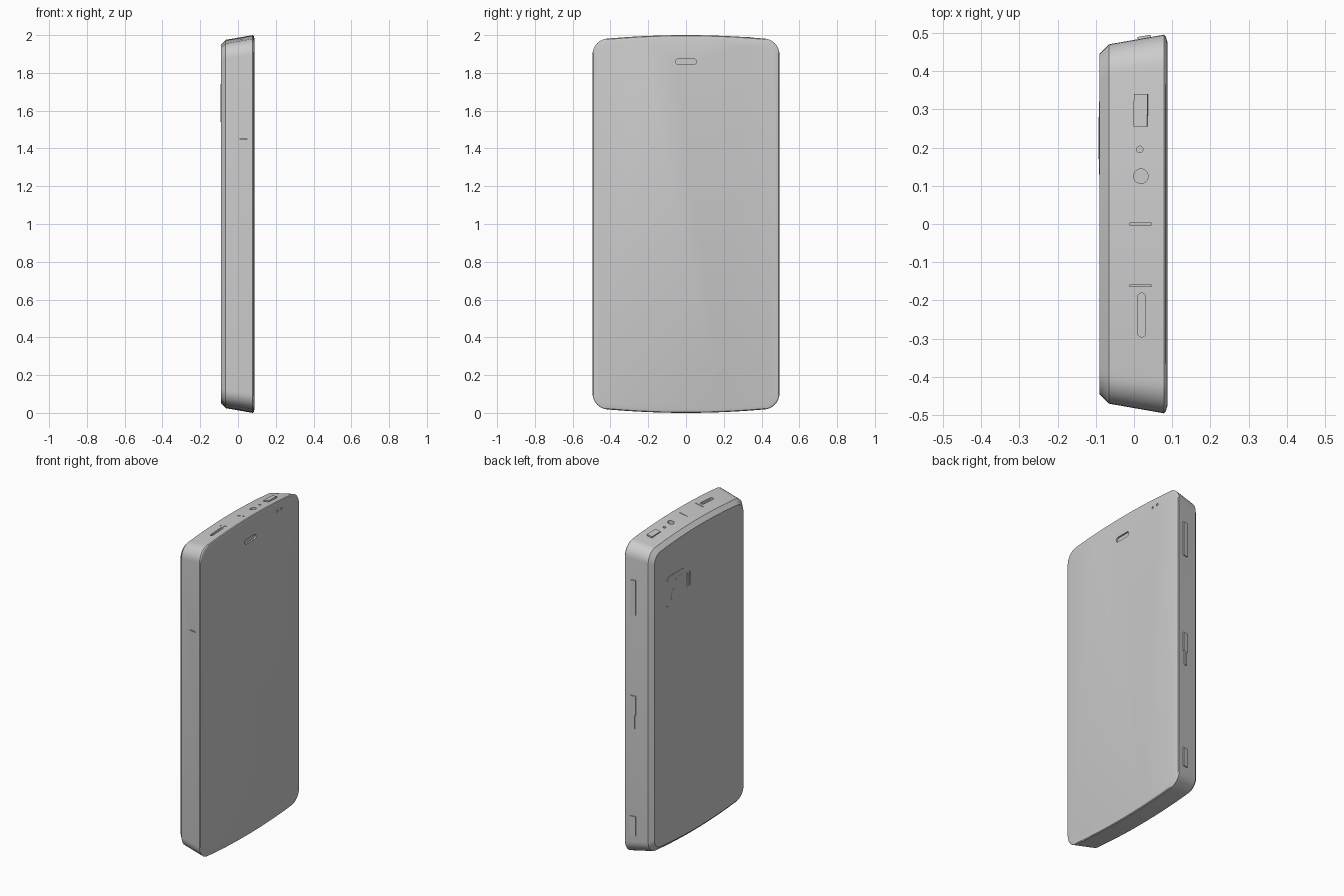
import bpy, bmesh, math
from mathutils import Matrix, Vector

cube = bpy.data.objects.get("Cube")
if cube:
    bpy.data.objects.remove(cube, do_unlink=True)

grey = bpy.data.materials.new("plain grey")
grey.use_nodes = True
grey.diffuse_color = (0.6, 0.6, 0.6, 1)
grey.node_tree.nodes["Principled BSDF"].inputs["Base Color"].default_value = (0.6, 0.6, 0.6, 1)

HALF_W, HALF_H, RADIUS, CROWN = 0.495, 1.0, 0.085, 0.018
TAPER = math.atan(0.025 / 0.143)


def make_object(name, bm):
    bmesh.ops.recalc_face_normals(bm, faces=bm.faces[:])
    mesh = bpy.data.meshes.new(name)
    bm.to_mesh(mesh)
    bm.free()
    mesh.materials.append(grey)
    obj = bpy.data.objects.new(name, mesh)
    bpy.context.collection.objects.link(obj)
    return obj


def smooth(obj):
    bpy.ops.object.select_all(action='DESELECT')
    obj.select_set(True)
    bpy.context.view_layer.objects.active = obj
    bpy.ops.object.shade_smooth_by_angle(angle=math.radians(30))


def outline(inset):
    """Rounded rectangle in (y, z) with gently crowned ends."""
    w, h, r = HALF_W - inset, HALF_H - inset, RADIUS - inset * 0.3
    shoulder = h - CROWN
    quarter = []
    for i in range(9):
        a = math.radians(90 * i / 8)
        quarter.append((w - r + r * math.cos(a), shoulder - r + r * math.sin(a)))
    for i in range(7, 0, -1):
        t = i / 8
        quarter.append((t * (w - r), h - CROWN * t * t))
    top = quarter + [(0, h)] + [(-y, z) for y, z in reversed(quarter)]
    return top + [(-y, -z) for y, z in top]


def add_box(bm, centre, size, turn=0):
    m = Matrix.Translation(centre) @ Matrix.Rotation(turn, 4, 'Z') @ Matrix.Diagonal((*size, 1))
    bmesh.ops.create_cube(bm, size=1, matrix=m)


def add_slot(bm, centre, length, width, depth, axis, along):
    """Stadium-shaped prism: extruded on axis, long direction on along."""
    n, u = Vector(axis), Vector(along)
    v = n.cross(u)
    r = width / 2
    rings = []
    for side in (-depth / 2, depth / 2):
        ring = []
        for i in range(24):
            a = 2 * math.pi * (i + 0.5) / 24
            shift = math.copysign(length / 2 - r, math.cos(a))
            p = Vector(centre) + n * side + u * (shift + r * math.cos(a)) + v * r * math.sin(a)
            ring.append(bm.verts.new(p))
        rings.append(ring)
    bm.faces.new(rings[0])
    bm.faces.new(rings[1])
    for i in range(24):
        j = (i + 1) % 24
        bm.faces.new((rings[0][i], rings[0][j], rings[1][j], rings[1][i]))


X, Y, Z = (1, 0, 0), (0, 1, 0), (0, 0, 1)

# Tapered body with chamfered back and softened screen edge
bm = bmesh.new()
rings = []
for x, inset in ((-0.09, 0.05), (-0.065, 0.025), (0.078, 0), (0.083, 0.004), (0.087, 0.018)):
    rings.append([bm.verts.new((x, y, z + HALF_H)) for y, z in outline(inset)])
for a, b in zip(rings, rings[1:]):
    for i in range(len(a)):
        j = (i + 1) % len(a)
        bm.faces.new((a[i], a[j], b[j], b[i]))
bm.faces.new(rings[0])
bm.faces.new(rings[-1])
body = make_object("phone_body", bm)

# Cutters for the openings
bm = bmesh.new()
add_slot(bm, (0.087, 0, 1.86), 0.11, 0.03, 0.02, X, Y)           # earpiece
for y in (0.27, 0.31):
    add_slot(bm, (0.087, y, 1.935), 0.014, 0.014, 0.01, X, Y)    # sensors
add_slot(bm, (0.02, -0.238, 1.99), 0.115, 0.02, 0.06, Z, Y)      # charging port
add_slot(bm, (0.018, 0.125, 1.99), 0.038, 0.038, 0.06, Z, Y)     # audio jack
add_slot(bm, (0.015, 0.195, 1.99), 0.017, 0.017, 0.05, Z, Y)     # microphone
for y in (0, -0.162):
    add_box(bm, (0.017, y, 1.99), (0.057, 0.004, 0.03))          # cover seams
add_box(bm, (0.025, -0.485, 1.45), (0.045, 0.02, 0.005))         # strap notch
for y in (0.115, 0.09):
    add_slot(bm, (-0.09, y, 1.65), 0.09, 0.008, 0.012, X, Z)     # speaker slits
cutter = make_object("opening_cutter", bm)
cutter.hide_render = True

cut = body.modifiers.new("openings", 'BOOLEAN')
cut.operation = 'DIFFERENCE'
cut.solver = 'EXACT'
cut.object = cutter
bpy.ops.object.select_all(action='DESELECT')
body.select_set(True)
bpy.context.view_layer.objects.active = body
bpy.ops.object.modifier_apply(modifier=cut.name)
bpy.data.objects.remove(cutter, do_unlink=True)
smooth(body)

# Side buttons, following the taper of the edge
for name, low, high, width in (("volume_button", 1.54, 1.76, 0.035),
                               ("lock_button", 0.91, 1.03, 0.035),
                               ("lock_slider", 0.82, 0.91, 0.018),
                               ("shutter_button", 0.15, 0.27, 0.035)):
    bm = bmesh.new()
    add_box(bm, (0.027, 0.487, (low + high) / 2), (width, 0.01, high - low), TAPER)
    make_object(name, bm)

# Power button on the top edge
bm = bmesh.new()
add_box(bm, (0, 0, 0), (0.036, 0.085, 0.012))
power = make_object("power_button", bm)
power.location = (0.018, 0.297, 1.982)
power.rotation_euler = (-0.025, -TAPER, 0)

# Rear camera plate, lens ring and flash
bm = bmesh.new()
add_box(bm, (-0.0905, 0.225, 1.64), (0.003, 0.19, 0.2))
corners = [e for e in bm.edges if abs(e.verts[0].co.x - e.verts[1].co.x) > 0.001]
bmesh.ops.bevel(bm, geom=corners, offset=0.03, segments=4, profile=0.5, affect='EDGES')
smooth(make_object("camera_plate", bm))

bm = bmesh.new()
add_slot(bm, (-0.0918, 0.235, 1.61), 0.09, 0.09, 0.002, X, Y)
smooth(make_object("camera_lens", bm))

bm = bmesh.new()
add_slot(bm, (-0.0918, 0.2, 1.7), 0.06, 0.02, 0.002, X, Y)
smooth(make_object("camera_flash", bm))
